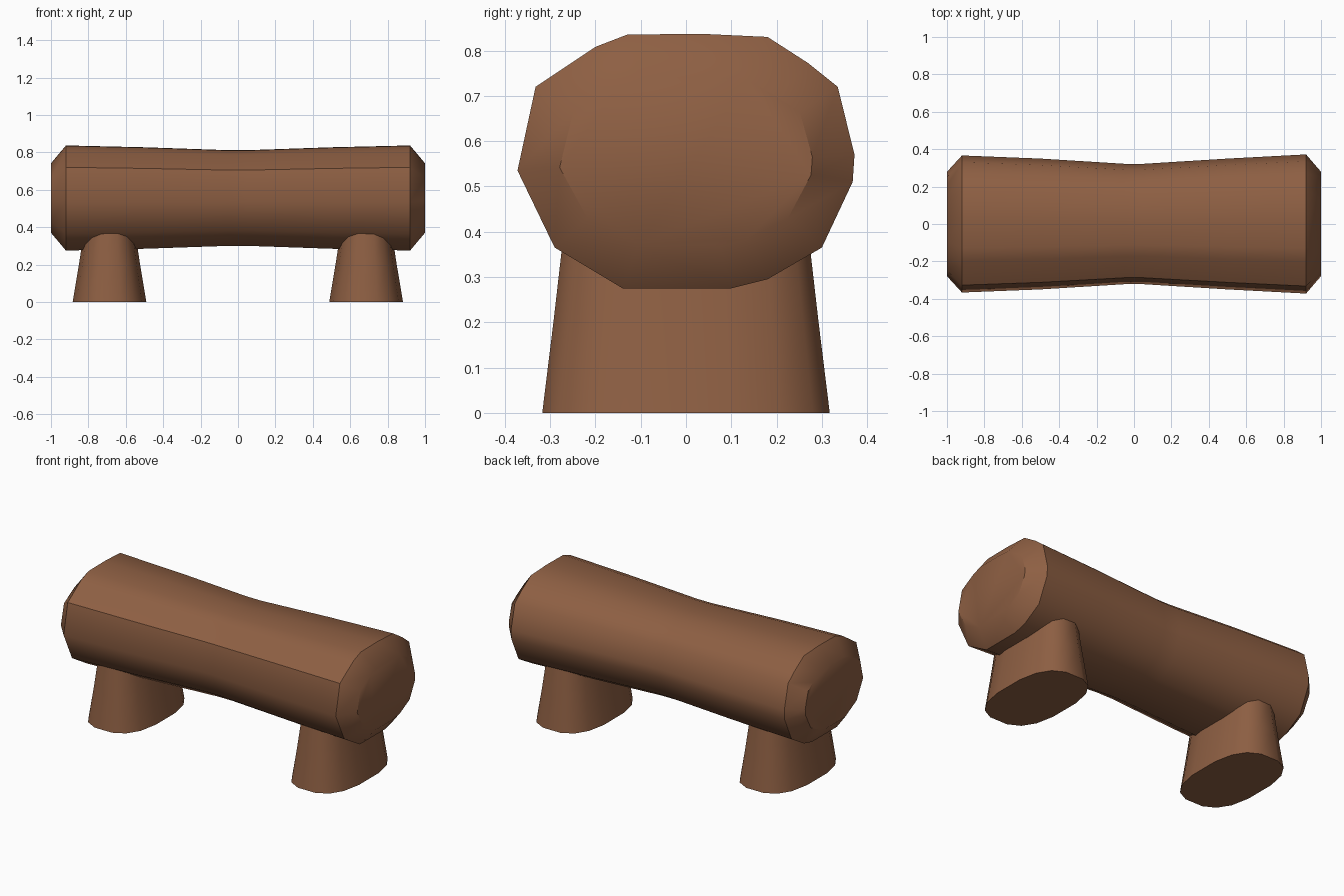
import bpy, bmesh, math

if "Cube" in bpy.data.objects:
    bpy.data.objects.remove(bpy.data.objects["Cube"])

bark = bpy.data.materials.new("brown bark")
bark.diffuse_color = (0.27, 0.115, 0.056, 1)
bark.use_nodes = True
bark.node_tree.nodes["Principled BSDF"].inputs["Base Color"].default_value = bark.diffuse_color


def loft(name, rings, angle):
    """Skin a list of equal-length rings and cap both ends."""
    bm = bmesh.new()
    loops = [[bm.verts.new(p) for p in ring] for ring in rings]
    n = len(loops[0])
    for a, b in zip(loops, loops[1:]):
        for i in range(n):
            j = (i + 1) % n
            bm.faces.new((a[i], a[j], b[j], b[i]))
    bm.faces.new(loops[0])
    bm.faces.new(loops[-1])
    bmesh.ops.recalc_face_normals(bm, faces=bm.faces)
    mesh = bpy.data.meshes.new(name)
    bm.to_mesh(mesh)
    bm.free()
    mesh.materials.append(bark)
    obj = bpy.data.objects.new(name, mesh)
    bpy.context.collection.objects.link(obj)
    bpy.ops.object.select_all(action='DESELECT')
    obj.select_set(True)
    bpy.context.view_layer.objects.active = obj
    bpy.ops.object.shade_smooth_by_angle(angle=math.radians(angle))
    return obj


# Log seat: rough round section, waisted in the middle, chamfered ends
MID = 0.555
section = [(-0.13, 0.835), (0.03, 0.837), (0.18, 0.83), (0.27, 0.772), (0.335, 0.72),
           (0.372, 0.57), (0.368, 0.51), (0.30, 0.365), (0.18, 0.295), (0.1, 0.275),
           (-0.14, 0.275), (-0.29, 0.365), (-0.372, 0.535), (-0.332, 0.72), (-0.2, 0.808)]
# x, width scale, height scale
stations = [(-1.0, 0.75, 0.66), (-0.92, 0.985, 1.0), (-0.5, 0.94, 0.965), (-0.05, 0.865, 0.91),
            (0.05, 0.865, 0.91), (0.5, 0.94, 0.965), (0.92, 1.0, 1.0), (1.0, 0.75, 0.66)]
loft("log_seat", [[(x, y * sy, MID + (z - MID) * sz) for y, z in section]
                  for x, sy, sz in stations], 40)


# Stump legs: tapered rounded blocks running up into the log
def leg_ring(cx, z, rx, ry, n=16):
    ring = []
    for i in range(n):
        t = 2 * math.pi * (i + 0.5) / n
        c, s = math.cos(t), math.sin(t)
        ring.append((cx + rx * math.copysign(abs(c) ** 0.75, c),
                     ry * math.copysign(abs(s) ** 0.75, s), z))
    return ring


for side, cx in (("left", -0.687), ("right", 0.685)):
    loft(side + "_leg", [leg_ring(cx, 0.0, 0.2, 0.322),
                         leg_ring(cx, 0.2, 0.166, 0.297),
                         leg_ring(cx, 0.38, 0.138, 0.276)], 40)
